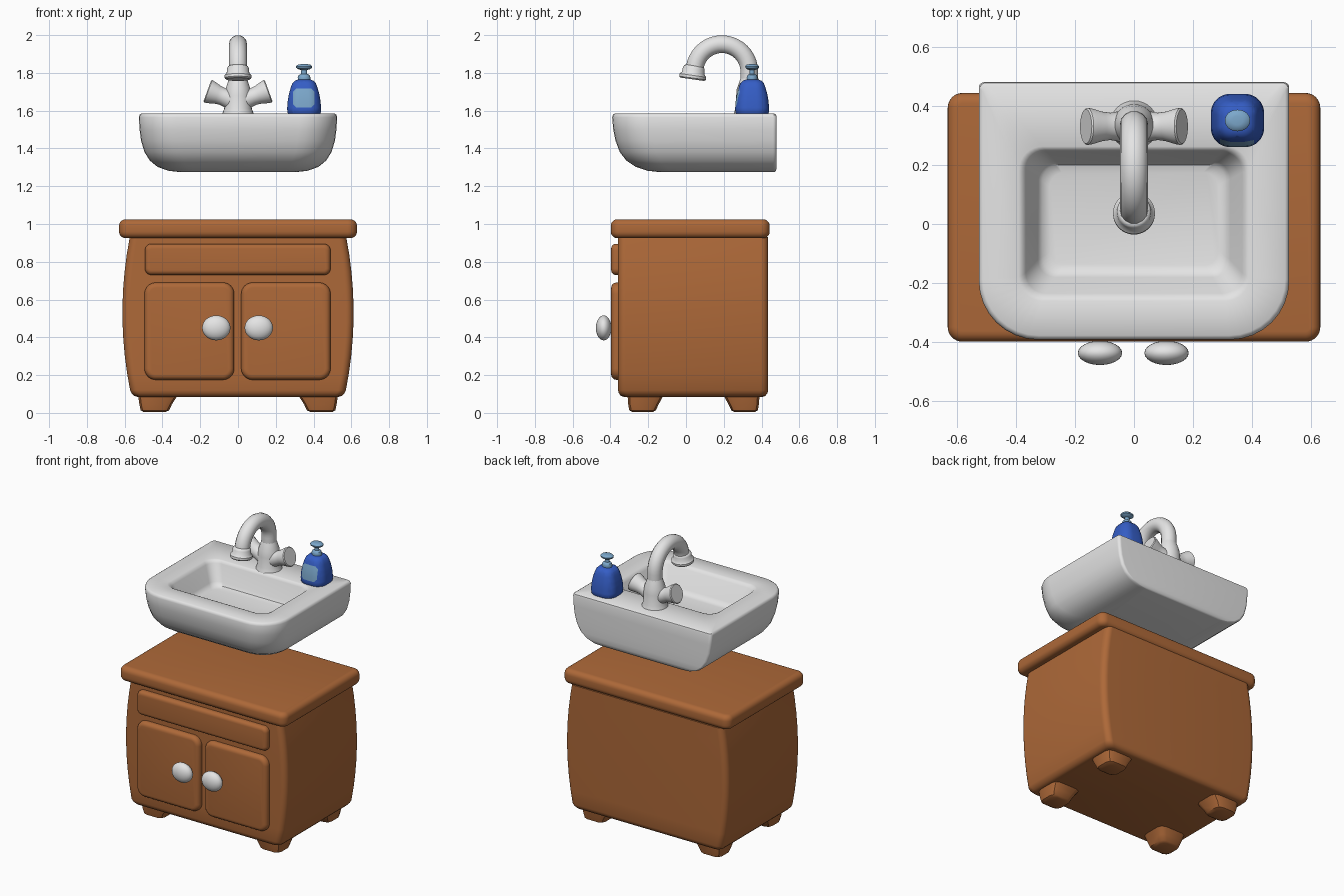
import bpy, bmesh
from math import sin, cos, pi, radians
from mathutils import Matrix, Vector

if "Cube" in bpy.data.objects:
    bpy.data.objects.remove(bpy.data.objects["Cube"])


def material(name, r, g, b):
    m = bpy.data.materials.new(name)
    m.use_nodes = True
    m.diffuse_color = (r, g, b, 1)
    m.node_tree.nodes["Principled BSDF"].inputs["Base Color"].default_value = (r, g, b, 1)
    return m


wood = material("warm wood", 0.42, 0.14, 0.04)
white = material("white ceramic", 0.78, 0.78, 0.78)
blue = material("bottle blue", 0.035, 0.11, 0.56)
pale = material("pale blue", 0.2, 0.39, 0.6)
parts = []


def outline(u0, u1, v0, v1, r, r_far=None, n=8):
    """Rounded rectangle; r_far rounds the two corners at v1."""
    far = r if r_far is None else r_far
    corners = [(u1 - far, v1 - far, far), (u0 + far, v1 - far, far),
               (u0 + r, v0 + r, r), (u1 - r, v0 + r, r)]
    return [(u + q * cos((k + i / n) * pi / 2), v + q * sin((k + i / n) * pi / 2))
            for k, (u, v, q) in enumerate(corners) for i in range(n + 1)]


def circle(r):
    return outline(-r, r, -r, r, r)


def finish(name, bm, *mats):
    mesh = bpy.data.meshes.new(name)
    bm.to_mesh(mesh)
    bm.free()
    for m in mats:
        mesh.materials.append(m)
    obj = bpy.data.objects.new(name, mesh)
    bpy.context.collection.objects.link(obj)
    parts.append(obj)
    return obj


def loft_mesh(rings, matrix=Matrix()):
    """Skin a stack of (height, outline) rings and cap both ends."""
    bm = bmesh.new()
    loops = [[bm.verts.new(matrix @ Vector((u, v, h))) for u, v in pts] for h, pts in rings]
    for a, b in zip(loops, loops[1:]):
        for i in range(len(a)):
            j = (i + 1) % len(a)
            bm.faces.new((a[i], a[j], b[j], b[i]))
    bm.faces.new(loops[0])
    bm.faces.new(loops[-1])
    bmesh.ops.remove_doubles(bm, verts=bm.verts, dist=0.0002)
    bmesh.ops.recalc_face_normals(bm, faces=bm.faces)
    return bm


def loft(name, rings, mat, matrix=Matrix()):
    return finish(name, loft_mesh(rings, matrix), mat)


def lathe(name, profile, mat, matrix):
    return loft(name, [(h, circle(r)) for r, h in profile], mat, matrix)


def soft_box(name, u0, u1, v0, v1, h0, h1, r, bevel, mat, matrix=Matrix(), bottom=True):
    """Rounded box with quarter-round top and, optionally, bottom edges."""
    arc = [(bevel * (1 - sin(a)), bevel * (1 - cos(a))) for a in [i * pi / 10 for i in range(6)]]
    steps = [(h0 + dh, inset) for inset, dh in arc] if bottom else [(h0, 0)]
    steps += [(h1 - dh, inset) for inset, dh in reversed(arc)]
    if bottom:
        steps = sorted(steps)
    return loft(name, [(h, outline(u0 + s, u1 - s, v0 + s, v1 - s, max(r - s, 0.004)))
                       for h, s in steps], mat, matrix)


# Cabinet body with bulging sides
body = []
for h, inset in [(0.085, 0.03), (0.09, 0.015), (0.105, 0.004)] + \
        [(0.12 + 0.09 * i, 0) for i in range(10)]:
    w = 0.612 - 0.045 * abs((h - 0.53) / 0.43) ** 2 - inset
    body.append((h, outline(-w, w, -0.36 + inset, 0.435 - inset, 0.04)))
loft("cabinet_body", body, wood)

# Counter top
soft_box("counter_top", -0.63, 0.63, -0.398, 0.443, 0.925, 1.025, 0.05, 0.035, wood)

# Drawer and doors, built facing forward
facing = Matrix(((1, 0, 0, 0), (0, 0, -1, 0), (0, 1, 0, 0), (0, 0, 0, 1)))
soft_box("drawer_front", -0.493, 0.49, 0.73, 0.895, 0.34, 0.396, 0.035, 0.025, wood, facing, False)
for side, x0, x1 in (("right", -0.495, -0.02), ("left", 0.017, 0.49)):
    soft_box(side + "_door", x0, x1, 0.175, 0.69, 0.34, 0.396, 0.06, 0.028, wood, facing, False)

# Knobs
for side, x in (("right", -0.115), ("left", 0.11)):
    bm = bmesh.new()
    bmesh.ops.create_uvsphere(bm, u_segments=24, v_segments=16, radius=1,
                              matrix=Matrix.Translation((x, -0.436, 0.45))
                              @ Matrix.Diagonal((0.075, 0.041, 0.066, 1)))
    finish(side + "_knob", bm, white)

# Feet, sloping on their inner sides
for fx, side in ((1, "left"), (-1, "right")):
    for fy, end in ((1, "back"), (-1, "front")):
        m = Matrix.Translation((0, 0.04, 0)) @ Matrix.Diagonal((fx, fy, 1, 1))
        loft(f"{end}_{side}_foot", [
            (0.005, outline(0.385, 0.5, 0.215, 0.325, 0.03, n=2)),
            (0.013, outline(0.365, 0.515, 0.2, 0.34, 0.035, n=2)),
            (0.045, outline(0.35, 0.522, 0.185, 0.346, 0.035, n=2)),
            (0.1, outline(0.315, 0.53, 0.155, 0.35, 0.04, n=2))], wood, m)

# Sink: outer shell up to the rim, then down into the basin
shell = [(1.275, 0.31, -0.14, 0.47, 0.12), (1.282, 0.37, -0.205, 0.477, 0.14),
         (1.302, 0.425, -0.265, 0.48, 0.16), (1.335, 0.466, -0.315, 0.48, 0.18),
         (1.38, 0.495, -0.35, 0.48, 0.19), (1.44, 0.513, -0.373, 0.48, 0.2),
         (1.5, 0.521, -0.385, 0.48, 0.2), (1.565, 0.525, -0.391, 0.48, 0.2),
         (1.578, 0.521, -0.387, 0.477, 0.198), (1.585, 0.511, -0.377, 0.467, 0.19)]
rings = [(h, outline(-w, w, y0, y1, r, 0.02)) for h, w, y0, y1, r in shell]
basin = [(1.585, 0.39, -0.26, 0.262, 0.08), (1.58, 0.378, -0.248, 0.252, 0.075),
         (1.565, 0.366, -0.235, 0.245, 0.07), (1.46, 0.325, -0.18, 0.212, 0.06),
         (1.44, 0.31, -0.165, 0.2, 0.055), (1.432, 0.285, -0.14, 0.175, 0.05)]
rings += [(h, outline(-w, w, y0, y1, r)) for h, w, y0, y1, r in basin]
loft("sink", rings, white)

# Tap column and handles
tap_y = 0.335
lathe("tap_column", [(0.083, 1.58), (0.08, 1.592), (0.073, 1.61), (0.07, 1.68),
                     (0.064, 1.72), (0.052, 1.755), (0.044, 1.78)], white,
      Matrix.Translation((0, tap_y, 0)))
for side, s in (("left", 1), ("right", -1)):
    m = Matrix.Translation((0, tap_y - 0.005, 1.645)) @ Matrix.Rotation(s * radians(70), 4, "Y")
    lathe(side + "_tap_handle", [(0.05, 0), (0.052, 0.05), (0.046, 0.085), (0.05, 0.115),
                                 (0.06, 0.15), (0.063, 0.168), (0.058, 0.173)], white, m)

# Curved spout
curve = bpy.data.curves.new("spout", "CURVE")
curve.dimensions = "3D"
curve.bevel_depth = 0.048
curve.bevel_resolution = 5
curve.use_fill_caps = True
path = [(tap_y, 1.62), (tap_y, 1.72)]
path += [(0.19 + 0.145 * cos(a), 1.807 + 0.145 * sin(a))
         for a in [pi * i / 20 for i in range(22)]]
line = curve.splines.new("POLY")
line.points.add(len(path) - 1)
for p, (y, z) in zip(line.points, path):
    p.co = (0, y, z, 1)
curve.materials.append(white)
spout = bpy.data.objects.new("spout", curve)
bpy.context.collection.objects.link(spout)
bpy.ops.object.select_all(action="DESELECT")
spout.select_set(True)
bpy.context.view_layer.objects.active = spout
bpy.ops.object.convert(target="MESH")
parts.append(bpy.context.view_layer.objects.active)

# Nozzle at the end of the spout
lathe("spout_nozzle", [(0.064, -0.003), (0.071, 0.004), (0.071, 0.018), (0.06, 0.03),
                       (0.058, 0.055), (0.053, 0.066), (0.045, 0.07)], white,
      Matrix.Translation((0.0, 0.034, 1.769)) @ Matrix.Rotation(radians(-8), 4, "X"))

# Soap bottle with an eight-sided label cut into its front
bx, by = 0.35, 0.35
profile = [(0.082, 1.58), (0.088, 1.59), (0.09, 1.61), (0.087, 1.65), (0.08, 1.69),
           (0.07, 1.725), (0.062, 1.745), (0.05, 1.758), (0.035, 1.764)]
bm = loft_mesh([(h, outline(-r, r, -r, r, r * 0.72)) for r, h in profile],
               Matrix.Translation((bx, by, 0)))
centre = Vector((bx - 0.002, by, 1.667))
sides = []
for k in range(8):
    direction = Vector((cos(k * pi / 4), 0, sin(k * pi / 4)))
    reach = 0.058 if k % 4 == 0 else 0.05 if k % 2 == 0 else 0.064
    sides.append((direction, reach))
    bmesh.ops.bisect_plane(bm, geom=bm.verts[:] + bm.edges[:] + bm.faces[:],
                           plane_co=centre + direction * reach, plane_no=direction)
for f in bm.faces:
    c = f.calc_center_median()
    if c.y < by - 0.02 and all((c - centre).dot(d) < reach for d, reach in sides):
        f.material_index = 1
finish("soap_bottle", bm, blue, pale)

# Pump: collar, stem and oval press plate
lathe("soap_pump", [(0.032, 1.758), (0.034, 1.775), (0.029, 1.788), (0.016, 1.795),
                    (0.015, 1.815), (0.03, 1.819), (0.042, 1.827), (0.043, 1.835),
                    (0.034, 1.843), (0.018, 1.846)], pale,
      Matrix.Translation((bx, by, 0)) @ Matrix.Diagonal((1, 0.85, 1, 1)))

# Smooth shading with crisp edges
bpy.ops.object.select_all(action="DESELECT")
for obj in parts:
    obj.select_set(True)
bpy.context.view_layer.objects.active = parts[0]
bpy.ops.object.shade_smooth_by_angle(angle=radians(40))
